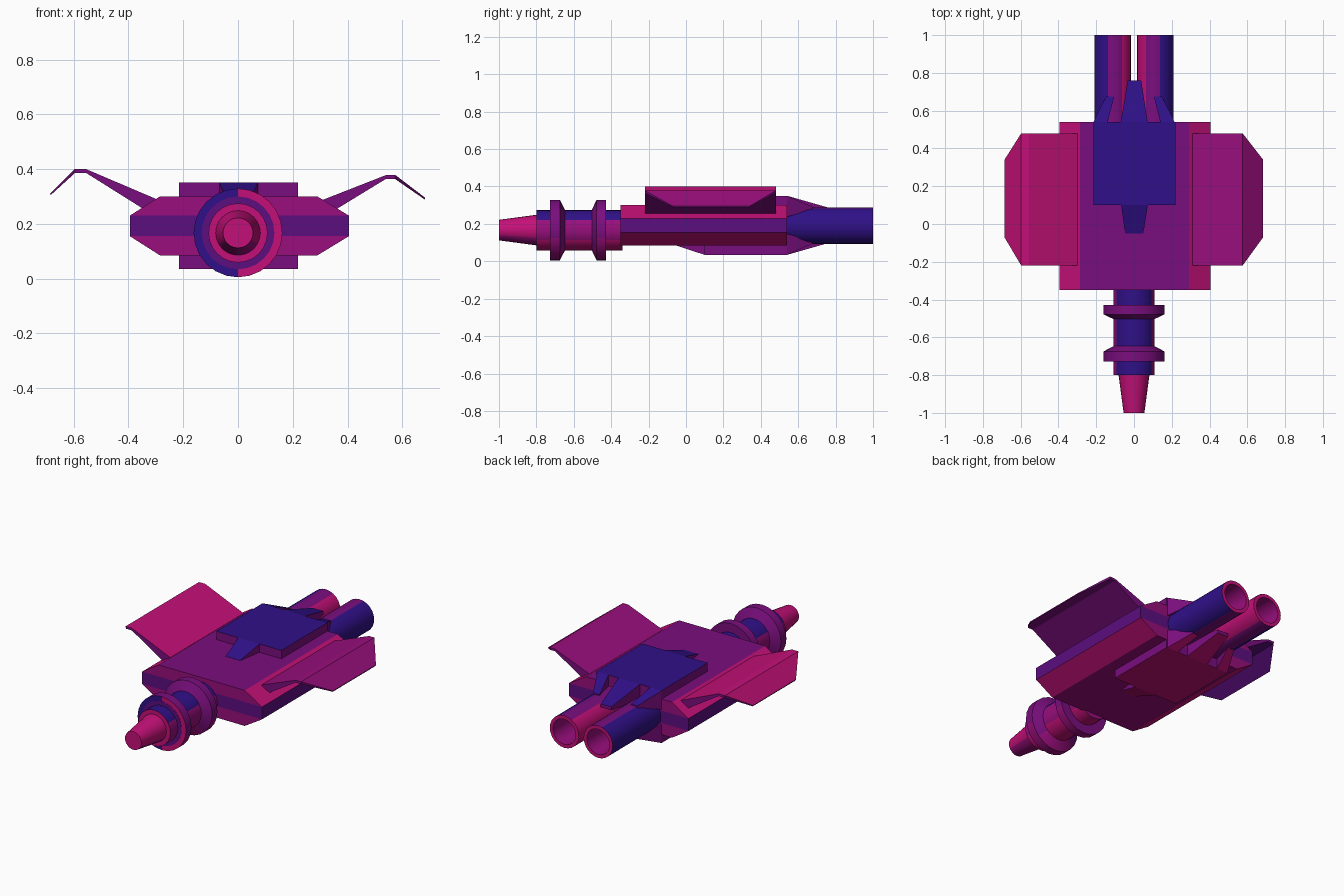
import bpy, bmesh, math
from mathutils import Vector

if "Cube" in bpy.data.objects:
    bpy.data.objects.remove(bpy.data.objects["Cube"])

def lin(c):
    c /= 255
    return c / 12.92 if c < 0.04045 else ((c + 0.055) / 1.055) ** 2.4

# Palette
NAMES = ["magenta", "plum", "purple", "violet", "indigo"]
RGB = [(196, 16, 120), (152, 14, 124), (122, 14, 126), (92, 14, 128), (48, 16, 136)]
MATS = []
for n, c in zip(NAMES, RGB):
    m = bpy.data.materials.new(n)
    m.diffuse_color = (*[lin(v) for v in c], 1)
    m.use_nodes = True
    m.node_tree.nodes["Principled BSDF"].inputs["Base Color"].default_value = m.diffuse_color
    MATS.append(m)
MAGENTA, PLUM, PURPLE, VIOLET, INDIGO = range(5)

def loft(name, loops, rule, closed=False, smooth=False):
    """Skin matching loops of points; rule(normal, centre) picks the colour."""
    bm = bmesh.new()
    rings = [[bm.verts.new(p) for p in loop] for loop in loops]
    n = len(rings[0])
    pairs = list(zip(rings, rings[1:])) + ([(rings[-1], rings[0])] if closed else [])
    for a, b in pairs:
        for i in range(n):
            j = (i + 1) % n
            bm.faces.new((a[i], a[j], b[j], b[i]))
    if not closed:
        bm.faces.new(rings[0])
        bm.faces.new(rings[-1])
    bmesh.ops.recalc_face_normals(bm, faces=bm.faces)
    for f in bm.faces:
        f.material_index = rule(f.normal, f.calc_center_median())
    me = bpy.data.meshes.new(name)
    bm.to_mesh(me)
    bm.free()
    for m in MATS:
        me.materials.append(m)
    ob = bpy.data.objects.new(name, me)
    bpy.context.collection.objects.link(ob)
    if smooth:
        bpy.context.view_layer.objects.active = ob
        ob.select_set(True)
        bpy.ops.object.shade_smooth_by_angle(angle=math.radians(30))
        ob.select_set(False)
    return ob

def turned(name, profile, rule, cx=0, cz=0.167, closed=False, n=24):
    """Round part along y from (y, radius) pairs."""
    loops = [[(cx + r * math.cos(2 * math.pi * i / n), y, cz + r * math.sin(2 * math.pi * i / n))
              for i in range(n)] for y, r in profile]
    return loft(name, loops, rule, closed, True)

MID = 0.1925  # height of the hull's plane of symmetry

# Hull: bevelled slab split in three layers so the end faces are striped
def hull_rule(n, c):
    if abs(n.y) > 0.9:
        return VIOLET if abs(c.z - MID) < 0.03 else PLUM
    if abs(n.z) > 0.9:
        return PURPLE if n.z > 0 else PLUM
    return VIOLET if abs(n.x) > 0.95 else MAGENTA

def hull_layer(name, z0, l0, r0, z1, l1, r1):
    sec = [(l0, z0), (r0, z0), (r1, z1), (l1, z1)]
    loft(name, [[(x, y, z) for x, z in sec] for y in (-0.35, 0.54)], hull_rule)

hull_layer("hull_lower", 0.085, -0.285, 0.29, 0.155, -0.395, 0.405)
hull_layer("hull_middle", 0.155, -0.395, 0.405, 0.23, -0.395, 0.405)
hull_layer("hull_upper", 0.23, -0.395, 0.405, 0.30, -0.285, 0.29)

# Armour plates with front spike and rear claws, on top and underneath
def block(name, s, a, b, rule):
    """Block between two ends (y, x0, x1, low, high); heights from MID, flipped by s."""
    loops = []
    for y, x0, x1, lo, hi in (a, b):
        loops.append([(x, y, MID + s * h) for x, h in ((x0, lo), (x1, lo), (x1, hi), (x0, hi))])
    loft(name, loops, rule)

for side, s, col in (("top", 1, INDIGO), ("bottom", -1, MAGENTA)):
    def plate_rule(n, c, s=s, col=col):
        return col if n.z * s > 0.5 else PURPLE
    block(side + "_plate", s, (0.10, -0.215, 0.22, 0.09, 0.158),
          (0.54, -0.215, 0.22, 0.09, 0.158), plate_rule)
    block(side + "_front_spike", s, (-0.05, -0.047, 0.05, 0.09, 0.109),
          (0.10, -0.068, 0.073, 0.09, 0.158), plate_rule)
    block(side + "_middle_claw", s, (0.54, -0.07, 0.072, 0.06, 0.158),
          (0.76, -0.033, 0.038, 0.075, 0.095), plate_rule)
    for k, hand in ((-1, "left"), (1, "right")):
        block(f"{side}_{hand}_claw", s, (0.54, k * 0.14, k * 0.215, 0.045, 0.158),
              (0.675, k * 0.105, k * 0.148, 0.085, 0.10), plate_rule)

# Twin exhaust tubes, hollow at the back
for k, hand in ((-1, "left"), (1, "right")):
    cx = k * 0.113
    def tube_rule(n, c, k=k, cx=cx):
        if abs(n.y) > 0.9:
            return MAGENTA
        radial = (c.x - cx) * n.x + (c.z - 0.19) * n.z
        if radial < 0:
            return PLUM
        return INDIGO if n.x * k > 0.2 else PURPLE if n.x * k > -0.4 else MAGENTA
    turned(hand + "_exhaust", [(0.50, 0.097), (1.0, 0.097), (1.0, 0.076), (0.60, 0.076)],
           tube_rule, cx, 0.19)

# Neck drum, flanges and nose
def drum_rule(n, c):
    if n.y < -0.9:
        return MAGENTA
    return INDIGO if n.z > 0.6 else MAGENTA if n.z < -0.5 else PLUM

turned("neck_drum", [(-0.80, 0.108), (-0.34, 0.108)], drum_rule)

def flange_rule(n, c):
    return PURPLE if n.z > -0.3 else PLUM

def front_flange_rule(n, c):
    if n.y < -0.9:
        return INDIGO if c.x < 0 else MAGENTA
    return flange_rule(n, c)

turned("front_flange_inner", [(-0.728, 0.1), (-0.728, 0.133), (-0.70, 0.133), (-0.70, 0.1)],
       lambda n, c: VIOLET, closed=True)
turned("front_flange", [(-0.727, 0.13), (-0.727, 0.162), (-0.675, 0.162), (-0.645, 0.105),
                        (-0.70, 0.105)], front_flange_rule, closed=True)
turned("rear_flange", [(-0.505, 0.105), (-0.478, 0.162), (-0.428, 0.162), (-0.428, 0.105)],
       flange_rule, closed=True)
turned("nose_cone", [(-1.0, 0.055), (-0.79, 0.083)],
       lambda n, c: PLUM if n.z < -0.6 else MAGENTA)

# Bent wings: sections (x, underside z, top z, front y, rear y) from root to tip
def wing(name, sections, rule):
    loft(name, [[(x0, y0, lo), (x0, y1, lo), (x1, y1, hi), (x1, y0, hi)]
                for x0, x1, lo, hi, y0, y1 in sections], rule)

wing("left_wing", [(-0.335, -0.285, 0.248, 0.285, -0.22, 0.48),
                   (-0.555, -0.555, 0.386, 0.40, -0.22, 0.48),
                   (-0.595, -0.597, 0.386, 0.40, -0.22, 0.48),
                   (-0.684, -0.686, 0.305, 0.311, -0.07, 0.34)],
     lambda n, c: MAGENTA if n.z > 0.1 else VIOLET if abs(n.y) < 0.3 else PURPLE)
wing("right_wing", [(0.35, 0.295, 0.248, 0.282, -0.22, 0.48),
                    (0.54, 0.54, 0.364, 0.378, -0.22, 0.48),
                    (0.573, 0.575, 0.364, 0.378, -0.22, 0.48),
                    (0.682, 0.684, 0.289, 0.295, -0.07, 0.34)],
     lambda n, c: PLUM if n.z > 0.1 else PURPLE)
